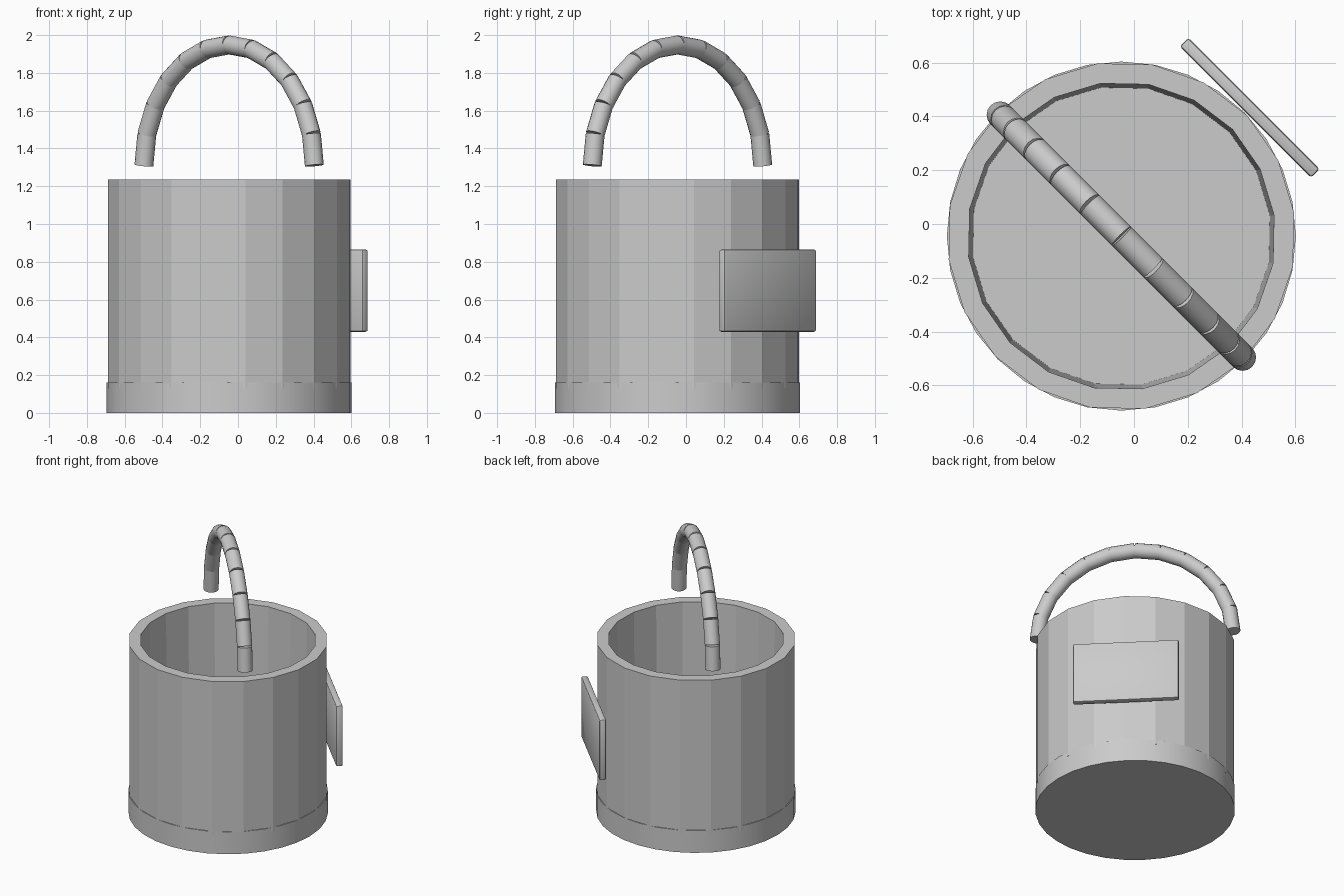
import bpy, bmesh
from math import sin, cos, pi, radians
from mathutils import Matrix, Vector

cube = bpy.data.objects.get("Cube")
if cube:
    bpy.data.objects.remove(cube)

CENTRE = Vector((-0.047, -0.045, 0))

grey = bpy.data.materials.new("plain grey")
grey.use_nodes = True
grey.diffuse_color = (0.6, 0.6, 0.6, 1)
grey.node_tree.nodes["Principled BSDF"].inputs["Base Color"].default_value = grey.diffuse_color


def finish(name, bm, smooth=False):
    """Turn a bmesh into a named object around the bucket axis."""
    bmesh.ops.recalc_face_normals(bm, faces=bm.faces)
    mesh = bpy.data.meshes.new(name)
    bm.to_mesh(mesh)
    bm.free()
    mesh.materials.append(grey)
    obj = bpy.data.objects.new(name, mesh)
    obj.location = CENTRE
    bpy.context.collection.objects.link(obj)
    if smooth:
        bpy.ops.object.select_all(action="DESELECT")
        obj.select_set(True)
        bpy.context.view_layer.objects.active = obj
        bpy.ops.object.shade_smooth_by_angle(angle=radians(30))
    return obj


# Base: solid round disc
bm = bmesh.new()
bmesh.ops.create_cone(bm, cap_ends=True, segments=32, radius1=0.649, radius2=0.649,
                      depth=0.16, matrix=Matrix.Translation((0, 0, 0.08)))
finish("base", bm, smooth=True)

# Wall: ring of flat staves, slightly thicker at the bottom
STAVES = 20
START = radians(-10.2 - 90)
bm = bmesh.new()
for i in range(STAVES):
    a0 = START + i * 2 * pi / STAVES
    a1 = a0 + 2 * pi / STAVES
    rings = []
    for z, inner in ((0.13, 0.557), (1.235, 0.573)):
        rings.append([bm.verts.new((r * cos(a), r * sin(a), z))
                      for r, a in ((0.648, a0), (0.648, a1), (inner, a1), (inner, a0))])
    low, high = rings
    bm.faces.new(low)
    bm.faces.new(high)
    # only the inner and outer sides; the sides between staves are hidden
    for k in (0, 2):
        bm.faces.new((low[k], low[k + 1], high[k + 1], high[k]))
bmesh.ops.remove_doubles(bm, verts=bm.verts, dist=0.0001)
wall = finish("stave_wall", bm)

# Handle: straight round pieces set along a half circle, on the diagonal
PIECES, ARCH, HANDLE_Z = 12, 0.638, 1.31
step = pi / PIECES
bm = bmesh.new()
turn = Matrix.Rotation(radians(-45), 4, "Z")
for i in range(PIECES):
    a = (i + 0.5) * step
    mid = ARCH * cos(step / 2)
    place = (turn @ Matrix.Translation((mid * cos(a), 0, HANDLE_Z + mid * sin(a)))
             @ Matrix.Rotation(-a, 4, "Y"))
    bmesh.ops.create_cone(bm, cap_ends=True, segments=16, radius1=0.05, radius2=0.05,
                          depth=2 * ARCH * sin(step / 2), matrix=place)
finish("handle", bm, smooth=True)

# Plate: softened slab standing against the back left of the wall
bm = bmesh.new()
bmesh.ops.create_cube(bm, size=1, matrix=Matrix.Diagonal((0.045, 0.69, 0.435, 1)))
bmesh.ops.bevel(bm, geom=bm.edges[:], offset=0.01, segments=2, profile=0.5, affect="EDGES")
bmesh.ops.transform(bm, verts=bm.verts, matrix=Matrix.Rotation(radians(45), 4, "Z")
                    @ Matrix.Translation((0.675, 0, 0.647)))
finish("plate", bm, smooth=True)
